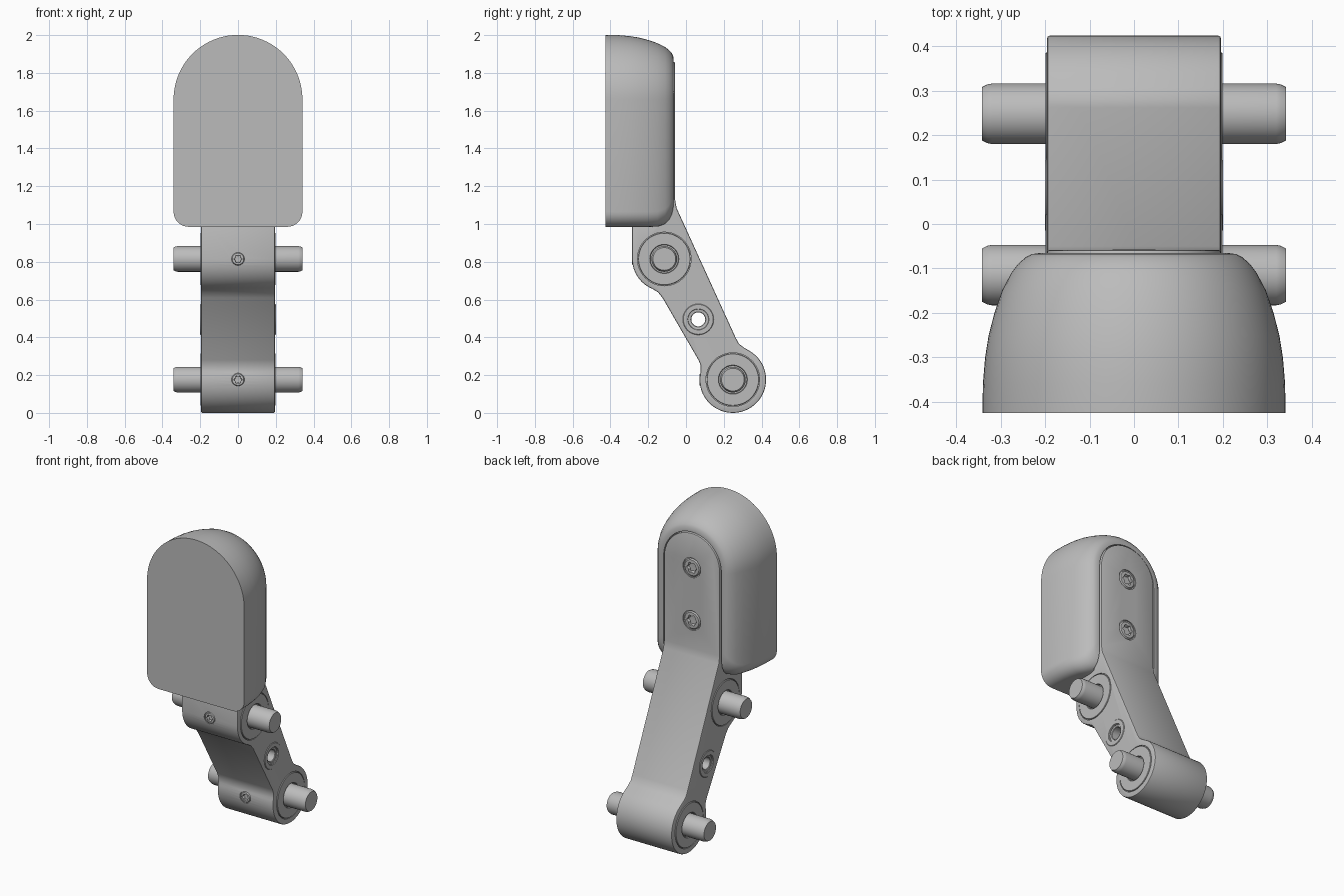
import bpy, bmesh
from math import cos, sin, pi, radians
from mathutils import Matrix, Vector

if "Cube" in bpy.data.objects:
    bpy.data.objects.remove(bpy.data.objects["Cube"])

grey = bpy.data.materials.new("matte grey")
grey.use_nodes = True
COLOUR = (0.5, 0.5, 0.5, 1)
grey.diffuse_color = COLOUR
grey.node_tree.nodes["Principled BSDF"].inputs["Base Color"].default_value = COLOUR


def finish(name, bm):
    bmesh.ops.recalc_face_normals(bm, faces=bm.faces)
    mesh = bpy.data.meshes.new(name)
    bm.to_mesh(mesh)
    bm.free()
    mesh.materials.append(grey)
    ob = bpy.data.objects.new(name, mesh)
    bpy.context.collection.objects.link(ob)
    return ob


def activate(ob):
    bpy.ops.object.select_all(action='DESELECT')
    ob.select_set(True)
    bpy.context.view_layer.objects.active = ob


def smooth(ob):
    activate(ob)
    bpy.ops.object.shade_smooth_by_angle(angle=radians(32))


def cut(ob, cutters):
    activate(ob)
    for c in cutters:
        mod = ob.modifiers.new("cut", 'BOOLEAN')
        mod.operation, mod.solver, mod.object = 'DIFFERENCE', 'EXACT', c
        bpy.ops.object.modifier_apply(modifier=mod.name)
        bpy.data.objects.remove(c)


def loft(name, rings, closed=False, matrix=Matrix()):
    """Skin a list of equal point rings, capping the ends unless closed."""
    bm = bmesh.new()
    loops = [[bm.verts.new(p) for p in ring] for ring in rings]
    n = len(loops[0])
    pairs = list(zip(loops, loops[1:])) + ([(loops[-1], loops[0])] if closed else [])
    for a, b in pairs:
        for i in range(n):
            bm.faces.new((a[i], a[(i + 1) % n], b[(i + 1) % n], b[i]))
    if not closed:
        bm.faces.new(loops[0])
        bm.faces.new(loops[-1])
    bm.transform(matrix)
    return finish(name, bm)


def lathe(name, profile, centre, axis, closed=False, n=48):
    """Profile entries are (radius, height, lobe amount) along the axis."""
    rings = []
    for r, h, *lobe in profile:
        k = lobe[0] if lobe else 0
        ring = []
        for i in range(n):
            a = 2 * pi * i / n
            q = r * (1 + k * cos(6 * a))
            ring.append((q * cos(a), q * sin(a), h))
        rings.append(ring)
    turn = Vector(axis).to_track_quat('Z', 'Y').to_matrix().to_4x4()
    return loft(name, rings, closed, Matrix.Translation(centre) @ turn)


def arc(cx, cz, r, start, end, n):
    steps = [radians(start + (end - start) * i / n) for i in range(n + 1)]
    return [(cx + r * cos(a), cz + r * sin(a)) for a in steps]


def arch(w, bottom, corner, y):
    """Round-topped outline facing along y."""
    pts = arc(0, ARCH_Z, w, 0, 180, 40)
    pts += arc(corner - w, bottom + corner, corner, 180, 270, 8)
    pts += arc(w - corner, bottom + corner, corner, 270, 360, 8)
    return [(x, y, z) for x, z in pts]


X, FRONT, BACK = (1, 0, 0), (0, -1, 0), (0, 1, 0)
ARCH_Z = 1.66
HALF = 0.196
UPPER, LOWER, MIDDLE = (0, -0.115, 0.815), (0, 0.248, 0.176), (0, 0.065, 0.495)

# Pad: arched block whose back edge rolls inward; (y, side inset, bottom inset)
levels = [(-0.425, 0, 0), (-0.36, 0.001, 0), (-0.3, 0.006, 0), (-0.25, 0.014, 0),
          (-0.2, 0.027, 0), (-0.15, 0.044, 0.001), (-0.11, 0.065, 0.016),
          (-0.09, 0.08, 0.034), (-0.075, 0.097, 0.056), (-0.068, 0.11, 0.076),
          (-0.065, 0.13, 0.1)]
pad = loft("pad", [arch(0.341 - d, 0.985 + e, 0.08, y) for y, d, e in levels])
cut(pad, [loft("slot_cutter", [arch(0.203, 0.8, 0.02, y) for y in (-0.12, 0.1)])])
smooth(pad)

# Arm: side profile of mounting plate, link and two hubs
outline = [(-0.058, 1.858), (-0.058, 1.13), (-0.05, 1.085),
           (0.262, 0.4), (0.28, 0.366), (0.308, 0.345)]
outline += arc(LOWER[1], LOWER[2], 0.176, 58, -195, 44)
outline += [(0.078, 0.25), (0.066, 0.28), (-0.125, 0.61), (-0.148, 0.638)]
outline += arc(UPPER[1], UPPER[2], 0.17, 248, 180, 12)
outline += [(-0.285, 1.03), (-0.125, 1.03), (-0.125, 1.858)]
arm = loft("arm", [[(x, y, z) for y, z in outline] for x in (-HALF, HALF)])

# Round the top of the mounting plate, then soften all sharp edges
bm = bmesh.new()
bm.from_mesh(arm.data)
top = [e for e in bm.edges if all(v.co.z > 1.85 for v in e.verts)
       and abs(e.verts[0].co.x - e.verts[1].co.x) < 0.01]
bmesh.ops.bevel(bm, geom=top, offset=HALF - 0.001, segments=16, profile=0.5,
                affect='EDGES')
bm.to_mesh(arm.data)
bm.free()
soft = arm.modifiers.new("soft edges", 'BEVEL')
soft.width, soft.segments, soft.limit_method = 0.007, 2, 'ANGLE'
soft.angle_limit = radians(40)
activate(arm)
bpy.ops.object.modifier_apply(modifier=soft.name)

# Screws: plate pair at the back, small pair on the hub fronts
screws = [("upper_plate_screw", (0, -0.058, 1.64), BACK, 0.062),
          ("lower_plate_screw", (0, -0.058, 1.305), BACK, 0.062),
          ("upper_hub_screw", (0, -0.285, UPPER[2]), FRONT, 0.038),
          ("lower_hub_screw", (0, 0.072, LOWER[2]), FRONT, 0.038)]
holes = [lathe("cutter", [(r, -0.02), (r, 0.05)], c, a) for _, c, a, r in screws]
holes += [lathe("cutter", [(0.142, -0.3), (0.142, 0.3)], c, X) for c in (UPPER, LOWER)]
holes += [lathe("cutter", [(0.05, -0.3), (0.05, 0.3)], MIDDLE, X)]
cut(arm, holes)
smooth(arm)

for name, centre, axis, r in screws:
    smooth(lathe(name, [(r * 1.02, -0.021), (r * 1.02, -0.007), (r * 0.9, -0.007),
                        (r * 0.8, 0), (r * 0.5, 0.001, 0.14),
                        (r * 0.46, -0.017, 0.14), (r * 0.1, -0.018)], centre, axis))

# Bearings and chamfered pins through both hubs
face = [(0.143, 0.15), (0.143, 0.188), (0.138, 0.188), (0.138, 0.197), (0.136, 0.199),
        (0.077, 0.199), (0.074, 0.196), (0.074, 0.185), (0.03, 0.185)]
pin = [(0.068, 0.32), (0.066, 0.33), (0.06, 0.342)]
for label, centre in (("upper", UPPER), ("lower", LOWER)):
    for part, half in (("bearing", face), ("pin", pin)):
        full = [(r, -h) for r, h in reversed(half)] + half
        smooth(lathe(label + "_" + part, full, centre, X))

# Middle bushing with a clear bore
rim = [(0.082, 0.19), (0.082, 0.197), (0.079, 0.2), (0.056, 0.2), (0.052, 0.192),
       (0.04, 0.19), (0.037, 0.187)]
tube = [(r, -h) for r, h in reversed(rim)] + rim
tube = [(0.051, -0.188), (0.051, 0.188)] + rim[4:] + [(r, -h) for r, h in reversed(rim[4:])]
smooth(lathe("middle_bushing", tube, MIDDLE, X, closed=True))
for side in (1, -1):
    collar = [(0.082, 0.19), (0.082, 0.197), (0.079, 0.2), (0.056, 0.2), (0.051, 0.19)]
    smooth(lathe("bushing_collar", collar, MIDDLE, (side, 0, 0), closed=True))
